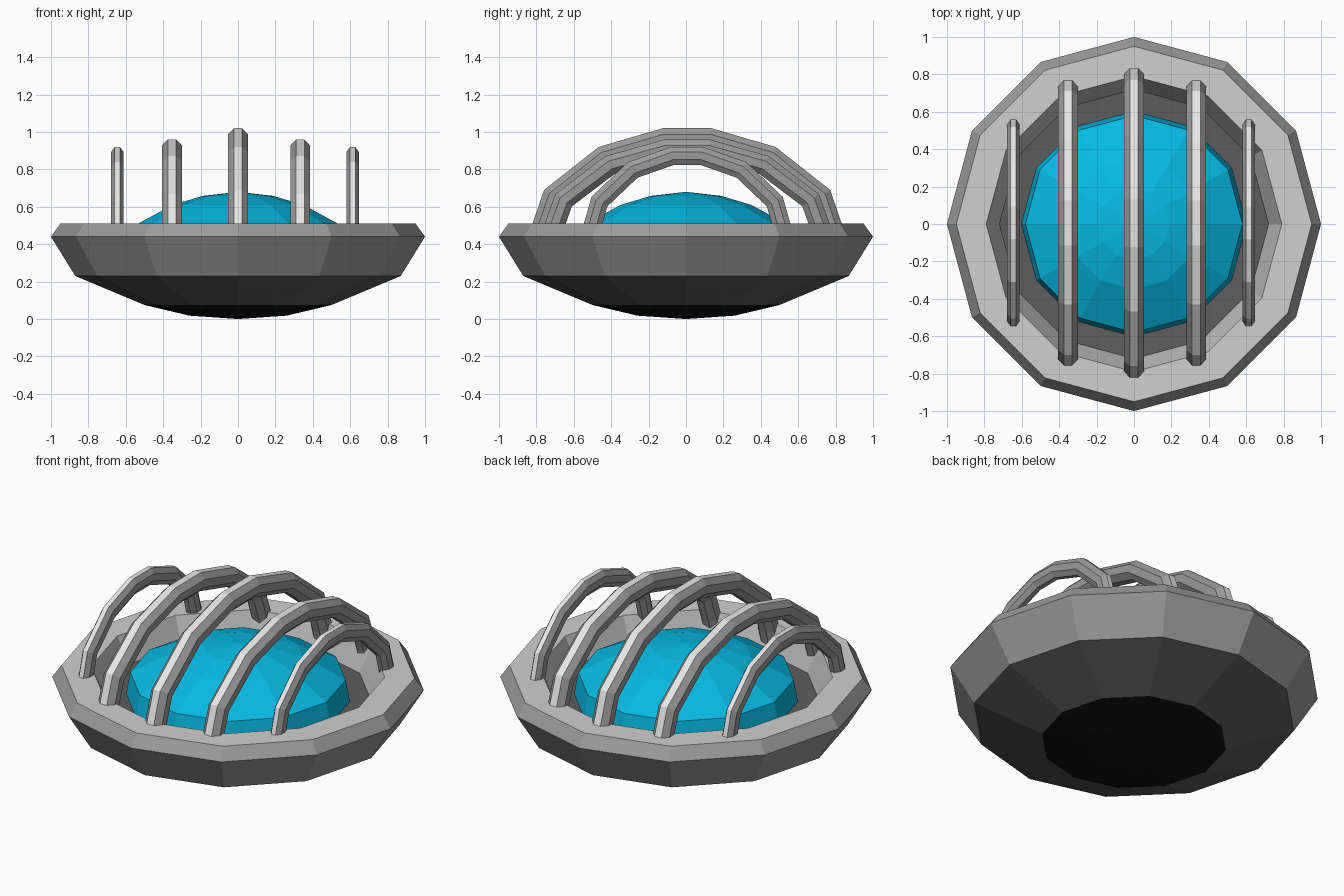
import bpy
import bmesh
import math
from mathutils import Vector

if "Cube" in bpy.data.objects:
    bpy.data.objects.remove(bpy.data.objects["Cube"], do_unlink=True)


def material(name, rgb):
    m = bpy.data.materials.new(name)
    m.use_nodes = True
    color = (*rgb, 1)
    m.diffuse_color = color
    m.node_tree.nodes["Principled BSDF"].inputs["Base Color"].default_value = color
    return m


PALE = material("pale grey", (0.8, 0.8, 0.8))
LIGHT = material("light grey", (0.63, 0.63, 0.63))
WALL = material("wall grey", (0.5, 0.5, 0.5))
MID = material("mid grey", (0.33, 0.33, 0.33))
DARK = material("dark grey", (0.11, 0.11, 0.11))
BLACK = material("black", (0.005, 0.005, 0.005))
BLUE = material("bright blue", (0.002, 0.49, 0.77))


def finish(name, bm, *mats):
    bmesh.ops.recalc_face_normals(bm, faces=bm.faces)
    mesh = bpy.data.meshes.new(name)
    bm.to_mesh(mesh)
    bm.free()
    for m in mats:
        mesh.materials.append(m)
    obj = bpy.data.objects.new(name, mesh)
    bpy.context.collection.objects.link(obj)
    return obj


def lathe(profile, sides=12):
    """Revolve a profile of (radius, height) around the vertical axis."""
    bm = bmesh.new()
    verts = [bm.verts.new((r, 0, z)) for r, z in profile]
    edges = [bm.edges.new(pair) for pair in zip(verts, verts[1:])]
    bmesh.ops.spin(bm, geom=verts + edges, cent=(0, 0, 0), axis=(0, 0, 1),
                   angle=math.tau, steps=sides, use_merge=True)
    bmesh.ops.remove_doubles(bm, verts=bm.verts, dist=0.0005)
    return bm


# Faceted bowl: underside, chamfered rim, inner wall and floor
bowl = finish("bowl", lathe([(0, 0), (0.26, 0.018), (0.5, 0.075), (0.87, 0.23),
                             (1, 0.44), (0.95, 0.51), (0.79, 0.51),
                             (0.72, 0.36), (0, 0.34)]),
              MID, LIGHT, WALL, DARK, BLACK)
for face in bowl.data.polygons:
    radius = math.hypot(face.center.x, face.center.y)
    if face.normal.z > 0.9:
        face.material_index = 1 if radius > 0.75 else 3   # rim top, floor
    elif radius < 0.8 and face.center.z > 0.4:
        face.material_index = 2                           # inner wall
    elif face.normal.z < -0.8:
        face.material_index = 3 if radius > 0.5 else 4    # underside, base

# Flattened dome with a steep lower band, resting in the bowl
finish("dome", lathe([(0.605, 0.34), (0.58, 0.485), (0.35, 0.61),
                      (0.19, 0.658), (0, 0.68)]), BLUE)

# Arched ribs: outer outline of half an arch, height measured from the rim
ARCH = [(0.13, 0.52), (0.473, 0.42), (0.765, 0.19), (0.83, 0), (0.85, -0.08)]
SIDES = 8
OUTWARD = 1   # the section side that faces away from the dome


def rib(name, x, reach, height, half_width, half_depth):
    half = [Vector((0, y * reach / 0.83, z * height / 0.52)) for y, z in ARCH]
    path = [Vector((0, -p.y, p.z)) for p in reversed(half)] + half
    bm = bmesh.new()
    rings = []
    for i, p in enumerate(path):
        # Mitred outward normal at each bend
        a = (p - path[i - 1]).normalized() if i else None
        b = (path[i + 1] - p).normalized() if i + 1 < len(path) else None
        a, b = a or b, b or a
        t = (a + b).normalized()
        normal = Vector((0, -t.z, t.y)) / t.dot(b)
        center = p - normal * half_depth + Vector((x, 0.006, 0.5))
        ring = []
        for k in range(SIDES):
            ang = (k + 0.5) * math.tau / SIDES
            s = 1 / math.cos(math.pi / SIDES)
            offset = (Vector((half_width * s * math.cos(ang), 0, 0))
                      + normal * half_depth * s * math.sin(ang))
            ring.append(bm.verts.new(center + offset))
        rings.append(ring)
    for r0, r1 in zip(rings, rings[1:]):
        for k in range(SIDES):
            j = (k + 1) % SIDES
            face = bm.faces.new((r0[k], r0[j], r1[j], r1[k]))
            face.material_index = 1 if k == OUTWARD else 0
    bm.faces.new(rings[0])
    bm.faces.new(rings[-1])
    finish(name, bm, MID, PALE)


rib("center_rib", 0, 0.83, 0.52, 0.054, 0.055)
rib("inner_right_rib", -0.353, 0.765, 0.46, 0.053, 0.053)
rib("inner_left_rib", 0.333, 0.765, 0.46, 0.053, 0.053)
rib("outer_right_rib", -0.645, 0.555, 0.42, 0.034, 0.048)
rib("outer_left_rib", 0.613, 0.555, 0.42, 0.034, 0.048)
